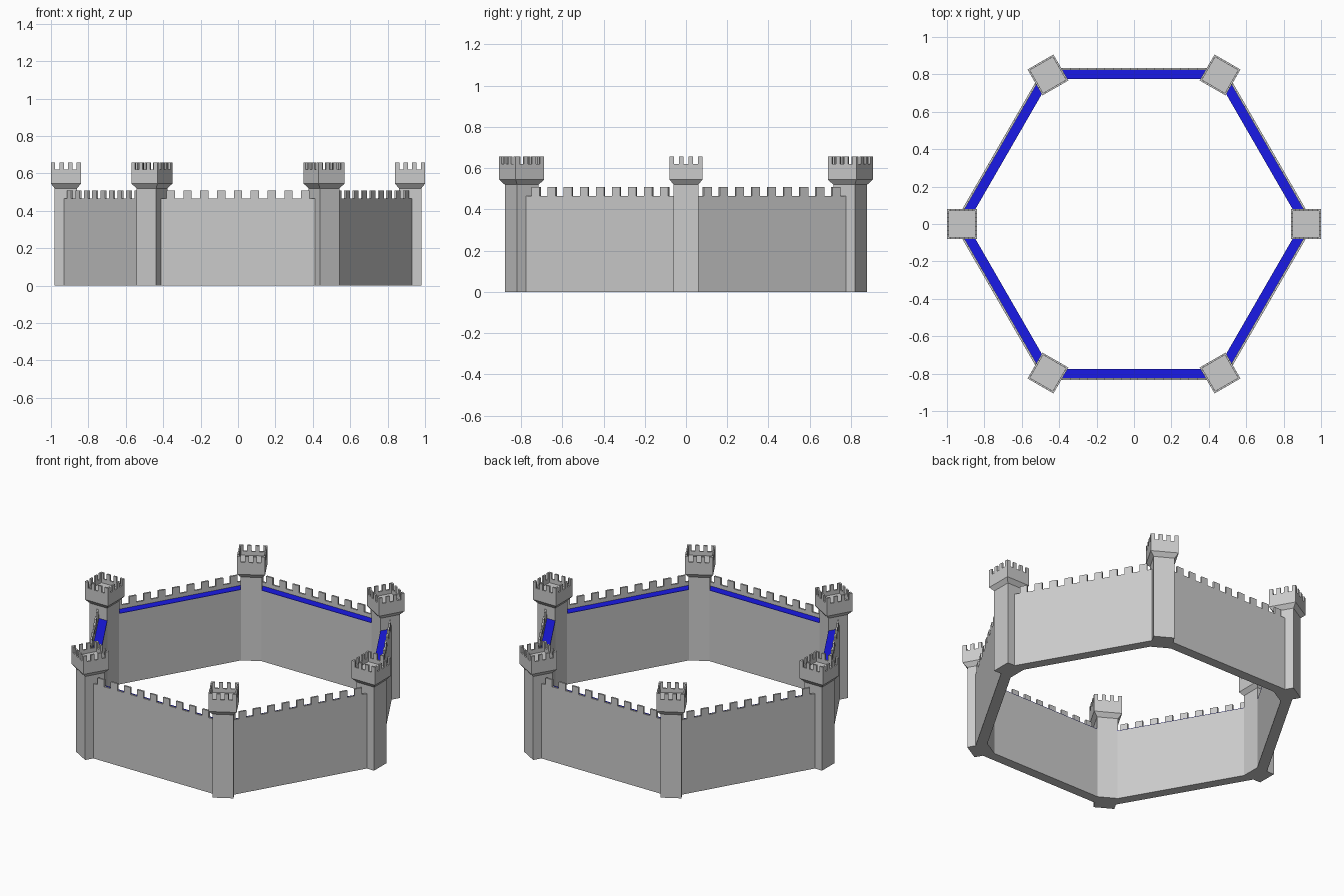
import bpy, bmesh
from math import radians
from mathutils import Matrix

if "Cube" in bpy.data.objects:
    bpy.data.objects.remove(bpy.data.objects["Cube"])

R = 0.92            # distance of the tower centres from the middle
INNER, OUTER, LIP = 0.774, 0.835, 0.011
WALK_Z, SILL_Z, TOP_Z = 0.44, 0.466, 0.509

blue = bpy.data.materials.new("walkway_blue")
blue.diffuse_color = (0.01, 0.01, 0.8, 1)
blue.use_nodes = True
blue.node_tree.nodes["Principled BSDF"].inputs["Base Color"].default_value = blue.diffuse_color


def box(bm, x0, x1, y0, y1, z0, z1):
    m = Matrix.Translation(((x0 + x1) / 2, (y0 + y1) / 2, (z0 + z1) / 2))
    m = m @ Matrix.Diagonal((x1 - x0, y1 - y0, z1 - z0, 1))
    bmesh.ops.create_cube(bm, size=1, matrix=m)


def finish(bm, name):
    bmesh.ops.recalc_face_normals(bm, faces=bm.faces)
    mesh = bpy.data.meshes.new(name)
    bm.to_mesh(mesh)
    bm.free()
    return mesh


def place(mesh, name, angle, offset=0):
    ob = bpy.data.objects.new(name, mesh)
    ob.rotation_euler.z = radians(angle)
    ob.matrix_world = Matrix.Rotation(radians(angle), 4, 'Z') @ Matrix.Translation((offset, 0, 0))
    bpy.context.collection.objects.link(ob)


def wall_mesh():
    # wall section with a raised outer parapet, extruded between tower centres
    bm = bmesh.new()
    lip = OUTER - LIP
    section = [(INNER, 0), (OUTER, 0), (OUTER, SILL_Z), (lip, SILL_Z), (lip, WALK_Z), (INNER, WALK_Z)]
    face = bm.faces.new([bm.verts.new((x, -R / 2, z)) for x, z in section])
    ext = bmesh.ops.extrude_face_region(bm, geom=[face])
    bmesh.ops.translate(bm, verts=[v for v in ext["geom"] if isinstance(v, bmesh.types.BMVert)], vec=(0, R, 0))
    # merlons
    for i in range(-4, 5):
        box(bm, lip, OUTER, i * 0.09 - 0.0225, i * 0.09 + 0.0225, SILL_Z, TOP_Z)
    return finish(bm, "wall")


def walkway_mesh():
    bm = bmesh.new()
    box(bm, INNER, OUTER - LIP, -R / 2, R / 2, WALK_Z, WALK_Z + 0.002)
    mesh = finish(bm, "walkway")
    mesh.materials.append(blue)
    return mesh


def tower_mesh():
    # square shaft, flared head and sunken roof as stacked square rings
    bm = bmesh.new()
    profile = [(0.06, 0), (0.06, 0.52), (0.08, 0.545), (0.08, 0.62), (0.07, 0.62), (0.07, 0.595)]
    rings = [[bm.verts.new((sx * h, sy * h, z)) for sx, sy in ((-1, -1), (1, -1), (1, 1), (-1, 1))]
             for h, z in profile]
    for a, b in zip(rings, rings[1:]):
        for i in range(4):
            j = (i + 1) % 4
            bm.faces.new((a[i], a[j], b[j], b[i]))
    bm.faces.new(rings[0][::-1])
    bm.faces.new(rings[-1])
    # four merlons on each side, shared at the corners
    w = 0.16 / 7
    for i in range(4):
        a = -0.08 + 2 * i * w
        b = a + w
        for s in (-1, 1):
            lo, hi = sorted((s * 0.07, s * 0.08))
            box(bm, lo, hi, a, b, 0.62, 0.657)
            box(bm, max(a, -0.07), min(b, 0.07), lo, hi, 0.62, 0.657)
    return finish(bm, "tower")


wall, walkway, tower = wall_mesh(), walkway_mesh(), tower_mesh()
for k in range(6):
    place(tower, f"tower_{k + 1}", 60 * k, R)
    place(wall, f"wall_{k + 1}", 60 * k + 30)
    place(walkway, f"walkway_{k + 1}", 60 * k + 30)
